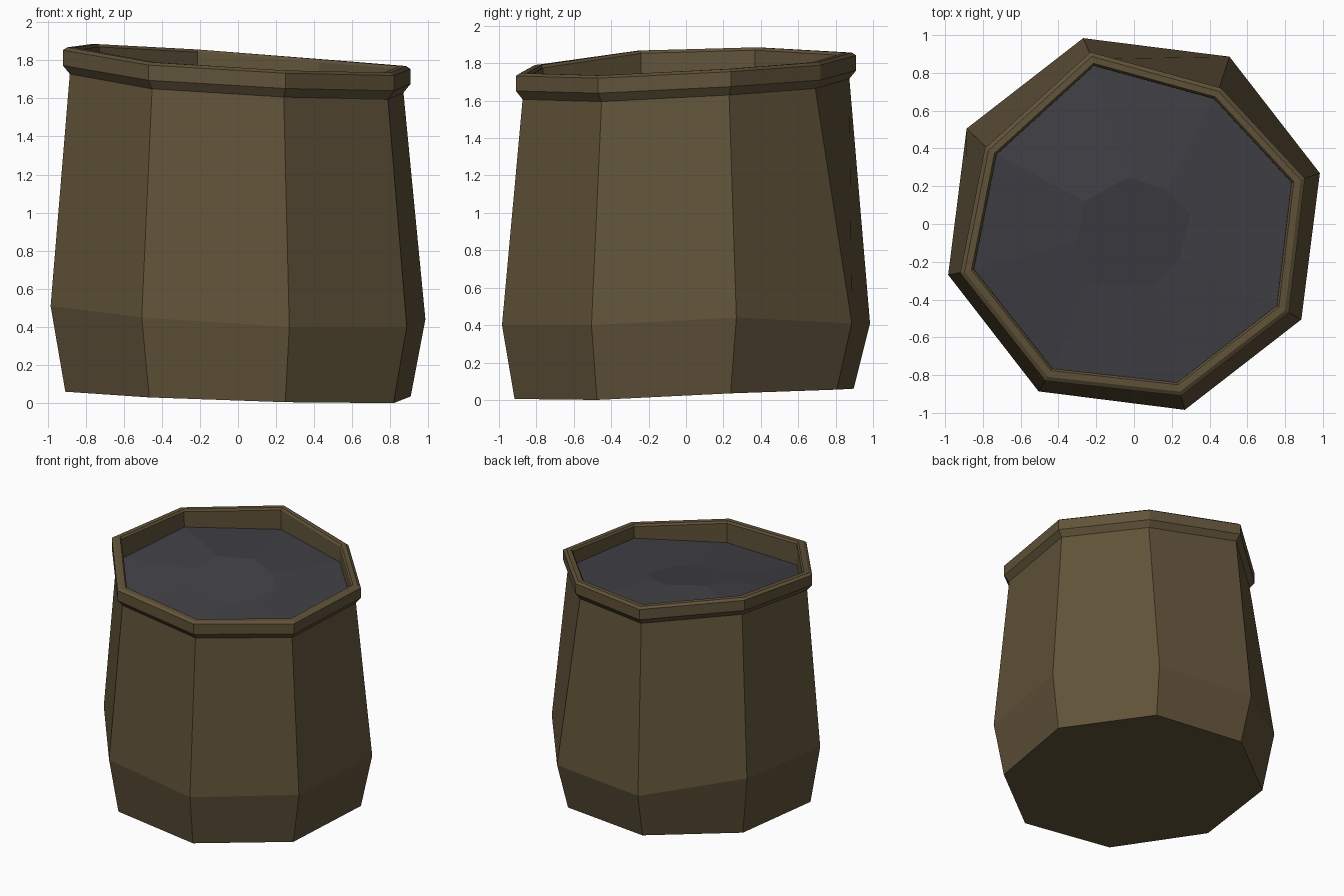
import bpy, bmesh, math

if "Cube" in bpy.data.objects:
    bpy.data.objects.remove(bpy.data.objects["Cube"])

N = 8
ANG = [math.radians(15.3 + 45 * k) for k in range(N)]


def material(name, rgb):
    m = bpy.data.materials.new(name)
    m.diffuse_color = (*rgb, 1)
    m.use_nodes = True
    m.node_tree.nodes["Principled BSDF"].inputs["Base Color"].default_value = m.diffuse_color
    return m


brown = material("sack brown", (0.118, 0.086, 0.041))
grey = material("dark grey filling", (0.052, 0.050, 0.060))


def circle(radius, heights, dy=0.0):
    return [(radius * math.cos(a), radius * math.sin(a) + dy, z)
            for a, z in zip(ANG, heights)]


# Slightly squashed outline of the mouth (outer rim corners) and its slanted height
MOUTH = [(.905, .24), (.46, .72), (-.23, .91), (-.79, .40),
         (-.92, -.26), (-.47, -.83), (.25, -.91), (.82, -.47)]
TOP = [1.77, 1.805, 1.857, 1.885, 1.868, 1.79, 1.747, 1.735]


def mouth(scale, drop):
    return [(x * scale, y * scale, z - drop) for (x, y), z in zip(MOUTH, TOP)]


def loft(name, rings, mat, cap_start=False, cap_end=False):
    bm = bmesh.new()
    vs = [[bm.verts.new(p) for p in r] for r in rings]
    for a, b in zip(vs, vs[1:]):
        for i in range(N):
            j = (i + 1) % N
            bm.faces.new((a[i], a[j], b[j], b[i]))
    if cap_start:
        bm.faces.new(vs[0][::-1])
    if cap_end:
        bm.faces.new(vs[-1])
    me = bpy.data.meshes.new(name)
    bm.to_mesh(me)
    bm.free()
    me.materials.append(mat)
    ob = bpy.data.objects.new(name, me)
    bpy.context.collection.objects.link(ob)
    return ob


# Slumped heights of the base, belly and filling, corner by corner
base_z = [.035, .055, .06, .065, .06, .03, .005, 0]
belly_z = [.44, .41, .41, .53, .51, .45, .40, .40]
fill_z = [1.65, 1.67, 1.69, 1.75, 1.70, 1.61, 1.58, 1.63]
inner = mouth(.92, 0)
fill_edge = [(x, y, z) for (x, y, _), z in zip(inner, fill_z)]

# Sack: base, belly, neck, flared rim, inner wall
loft("sack_body", [
    circle(.94, base_z, -.01),
    circle(1.02, belly_z),
    mouth(.96, .14),
    mouth(1.0, .095),
    mouth(1.0, .015),
    mouth(.975, 0),
    mouth(.935, 0),
    mouth(.922, .015),
    fill_edge,
], brown, cap_start=True)

# Filling: lumpy low mound with a flat middle
mound = [(.30, .05, 1.66), (.17, .18, 1.69), (-.03, .25, 1.73), (-.26, .12, 1.74),
         (-.30, -.09, 1.71), (-.24, -.31, 1.66), (.12, -.32, 1.63), (.24, -.18, 1.64)]
loft("sack_filling", [fill_edge, mound], grey, cap_end=True)
